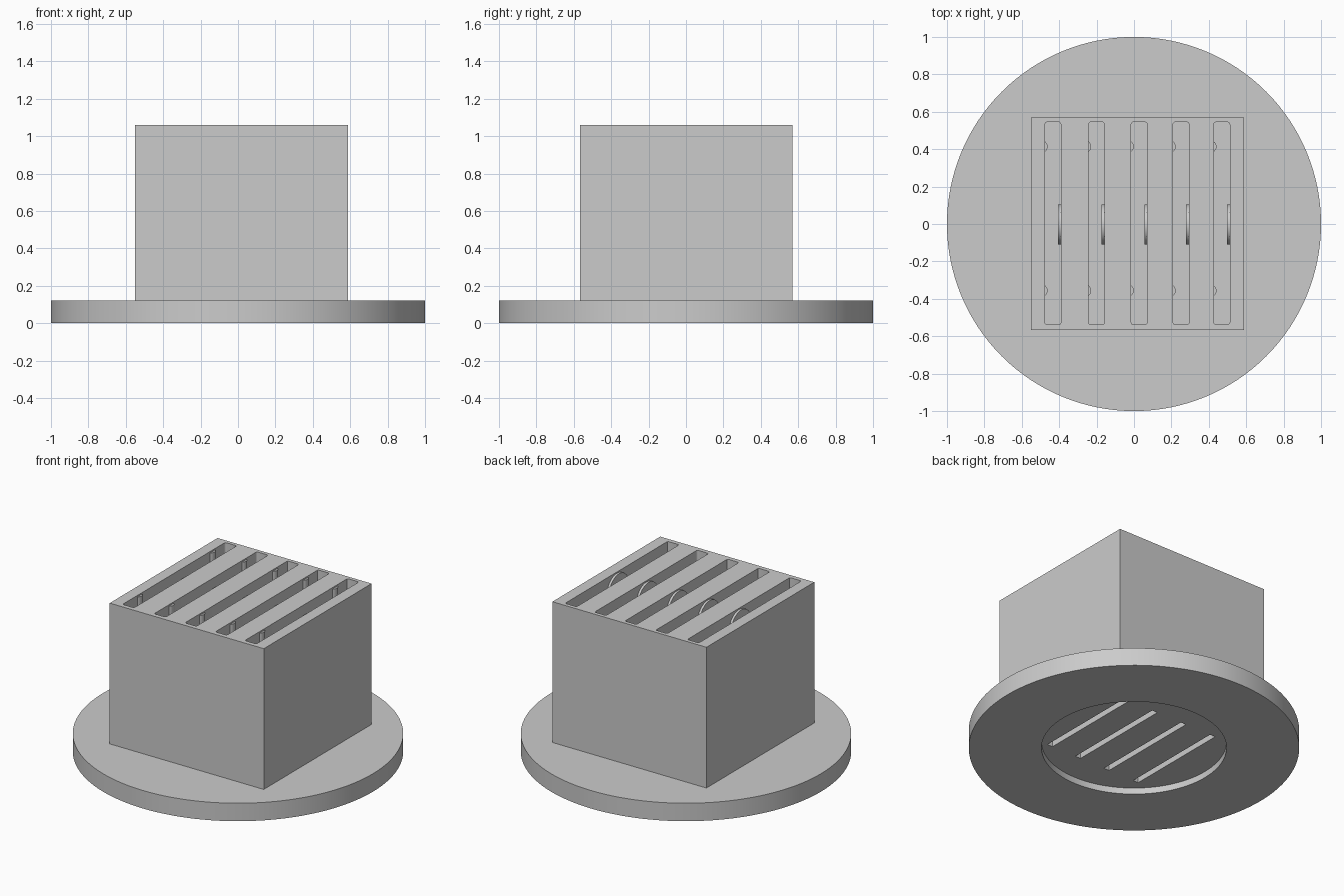
import bpy
import bmesh
from math import radians, pi
from mathutils import Matrix

if "Cube" in bpy.data.objects:
    bpy.data.objects.remove(bpy.data.objects["Cube"], do_unlink=True)

grey = bpy.data.materials.new("plain grey")
grey.use_nodes = True
grey.diffuse_color = (0.6, 0.6, 0.6, 1)
grey.node_tree.nodes["Principled BSDF"].inputs["Base Color"].default_value = (0.6, 0.6, 0.6, 1)


def finish(name, bm):
    mesh = bpy.data.meshes.new(name)
    bmesh.ops.recalc_face_normals(bm, faces=bm.faces)
    bm.to_mesh(mesh)
    bm.free()
    mesh.materials.append(grey)
    obj = bpy.data.objects.new(name, mesh)
    bpy.context.collection.objects.link(obj)
    return obj


def add_box(bm, x0, x1, y0, y1, z0, z1, corner=0):
    """Box between limits, optionally with rounded upright edges."""
    place = Matrix.Translation(((x0 + x1) / 2, (y0 + y1) / 2, (z0 + z1) / 2))
    size = Matrix.Diagonal((x1 - x0, y1 - y0, z1 - z0, 1))
    verts = bmesh.ops.create_cube(bm, size=1, matrix=place @ size)["verts"]
    if corner:
        edges = {e for v in verts for e in v.link_edges
                 if abs(e.verts[0].co.z - e.verts[1].co.z) > 0.01}
        bmesh.ops.bevel(bm, geom=list(edges), offset=corner, segments=3,
                        profile=0.5, affect="EDGES")


def add_cylinder(bm, radius, depth, centre, sides, turn=Matrix()):
    bmesh.ops.create_cone(bm, cap_ends=True, segments=sides, radius1=radius,
                          radius2=radius, depth=depth,
                          matrix=Matrix.Translation(centre) @ turn)


def cut(target, cutter):
    cutter.hide_render = True
    mod = target.modifiers.new("cut", "BOOLEAN")
    mod.operation = "DIFFERENCE"
    mod.solver = "EXACT"
    mod.object = cutter
    bpy.context.view_layer.objects.active = target
    bpy.ops.object.modifier_apply(modifier=mod.name)


def smooth(obj):
    bpy.ops.object.select_all(action="DESELECT")
    obj.select_set(True)
    bpy.context.view_layer.objects.active = obj
    bpy.ops.object.shade_smooth_by_angle(angle=radians(30))


BASE_TOP, TOP, FLOOR = 0.12, 1.06, 0.16
SLOT_WIDTH = 0.085
slot_starts = [-0.476, -0.243, -0.015, 0.209, 0.427]

# Round base and square block
bm = bmesh.new()
add_cylinder(bm, 1, BASE_TOP, (0, 0, BASE_TOP / 2), 128)
base = finish("round_base", bm)

bm = bmesh.new()
add_box(bm, -0.55, 0.588, -0.568, 0.57, BASE_TOP, TOP)
block = finish("slotted_block", bm)

# Deep slots open at the top
bm = bmesh.new()
for x in slot_starts:
    add_box(bm, x, x + SLOT_WIDTH, -0.538, 0.545, FLOOR, TOP + 0.1, 0.012)
top_cutter = finish("top_slot_cutter", bm)
cut(block, top_cutter)

# Shallow round recess under the base
bm = bmesh.new()
add_cylinder(bm, 0.56, 0.2, (0, 0, -0.058), 96)
recess_cutter = finish("recess_cutter", bm)
cut(base, recess_cutter)

# Narrow slots from below, inside the walls between the top slots
bm = bmesh.new()
for left, right in zip(slot_starts, slot_starts[1:]):
    middle = (left + SLOT_WIDTH + right) / 2
    add_box(bm, middle - 0.02, middle + 0.02, -0.362, 0.362, 0.02, 0.95)
under_cutter = finish("under_slot_cutter", bm)
cut(base, under_cutter)
cut(block, under_cutter)

for cutter in (top_cutter, recess_cutter, under_cutter):
    bpy.data.objects.remove(cutter, do_unlink=True)

# Upright grip ribs on one wall of each slot, round-topped tab on the other
ribs, tabs = bmesh.new(), bmesh.new()
sideways = Matrix.Rotation(pi / 2, 4, "Y")
for x in slot_starts:
    for y in (-0.356, 0.414):
        add_cylinder(ribs, 0.034, TOP - FLOOR - 0.01,
                     (x - 0.02, y, (TOP + FLOOR) / 2 - 0.005), 24)
    add_cylinder(tabs, 0.107, 0.03, (x + SLOT_WIDTH, -0.003, 0.945), 48, sideways)
rib_obj = finish("slot_ribs", ribs)
tab_obj = finish("slot_tabs", tabs)

for obj in (base, block, rib_obj, tab_obj):
    smooth(obj)
